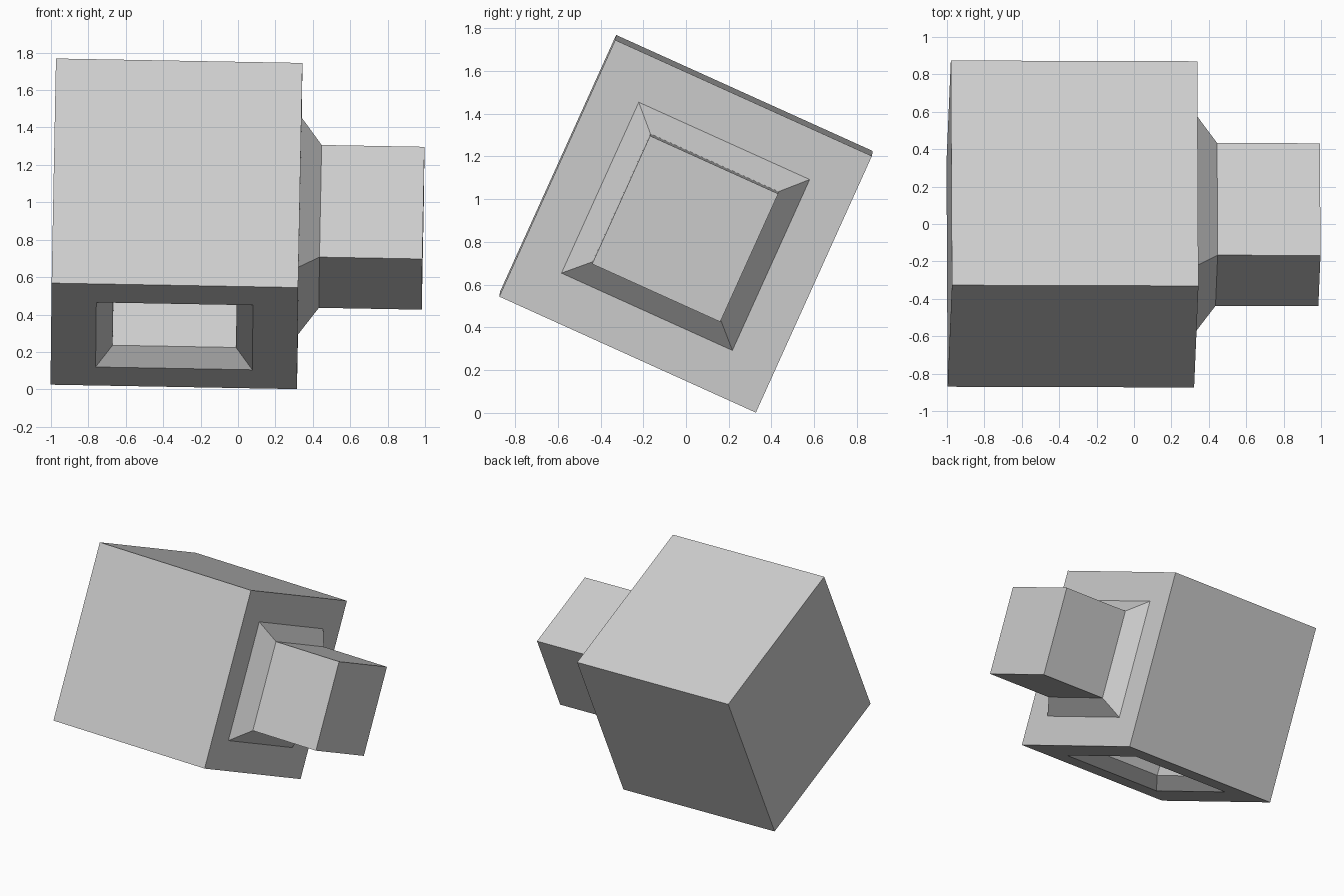
import bpy, bmesh
from mathutils import Matrix, Vector

if "Cube" in bpy.data.objects:
    bpy.data.objects.remove(bpy.data.objects["Cube"])

S = 1.318  # cube side

grey = bpy.data.materials.new("mid grey")
grey.diffuse_color = (0.61, 0.61, 0.61, 1)
grey.use_nodes = True
grey.node_tree.nodes["Principled BSDF"].inputs["Base Color"].default_value = grey.diffuse_color


def face_towards(bm, direction):
    bm.normal_update()
    return max(bm.faces, key=lambda f: f.normal.dot(direction) * 10
               + f.calc_center_median().dot(direction))


def push(bm, face, margin, slope, depth):
    """Inset a face, slope it in or out by a chamfer, then extrude it straight."""
    normal = face.normal.copy()
    sign = 1 if depth > 0 else -1
    bmesh.ops.inset_individual(bm, faces=[face], thickness=margin, depth=0,
                               use_even_offset=True)
    bmesh.ops.inset_individual(bm, faces=[face], thickness=slope, depth=0,
                               use_even_offset=True)
    bmesh.ops.translate(bm, verts=face.verts, vec=normal * slope * sign)
    new = bmesh.ops.extrude_discrete_faces(bm, faces=[face])["faces"][0]
    bmesh.ops.translate(bm, verts=new.verts, vec=normal * depth)


bm = bmesh.new()
bmesh.ops.create_cube(bm, size=S)

# plug on the right face, socket in the lower face
push(bm, face_towards(bm, Vector((1, 0, 0))), 0.22, 0.11, 0.55)
push(bm, face_towards(bm, Vector((0, 0, -1))), 0.24, 0.089, -0.57)

# tilted resting pose
u = Vector((1, -0.003, -0.018)).normalized()
w = Vector((0.0145, 0.412, 0.911))
w = (w - u * w.dot(u)).normalized()
v = w.cross(u)
pose = Matrix((u, v, w)).transposed().to_4x4()
pose.translation = (-0.329, 0.0, 0.885)
bm.transform(pose)
bmesh.ops.recalc_face_normals(bm, faces=bm.faces)

mesh = bpy.data.meshes.new("connector_cube")
bm.to_mesh(mesh)
bm.free()
mesh.materials.append(grey)
cube = bpy.data.objects.new("connector_cube", mesh)
bpy.context.collection.objects.link(cube)
